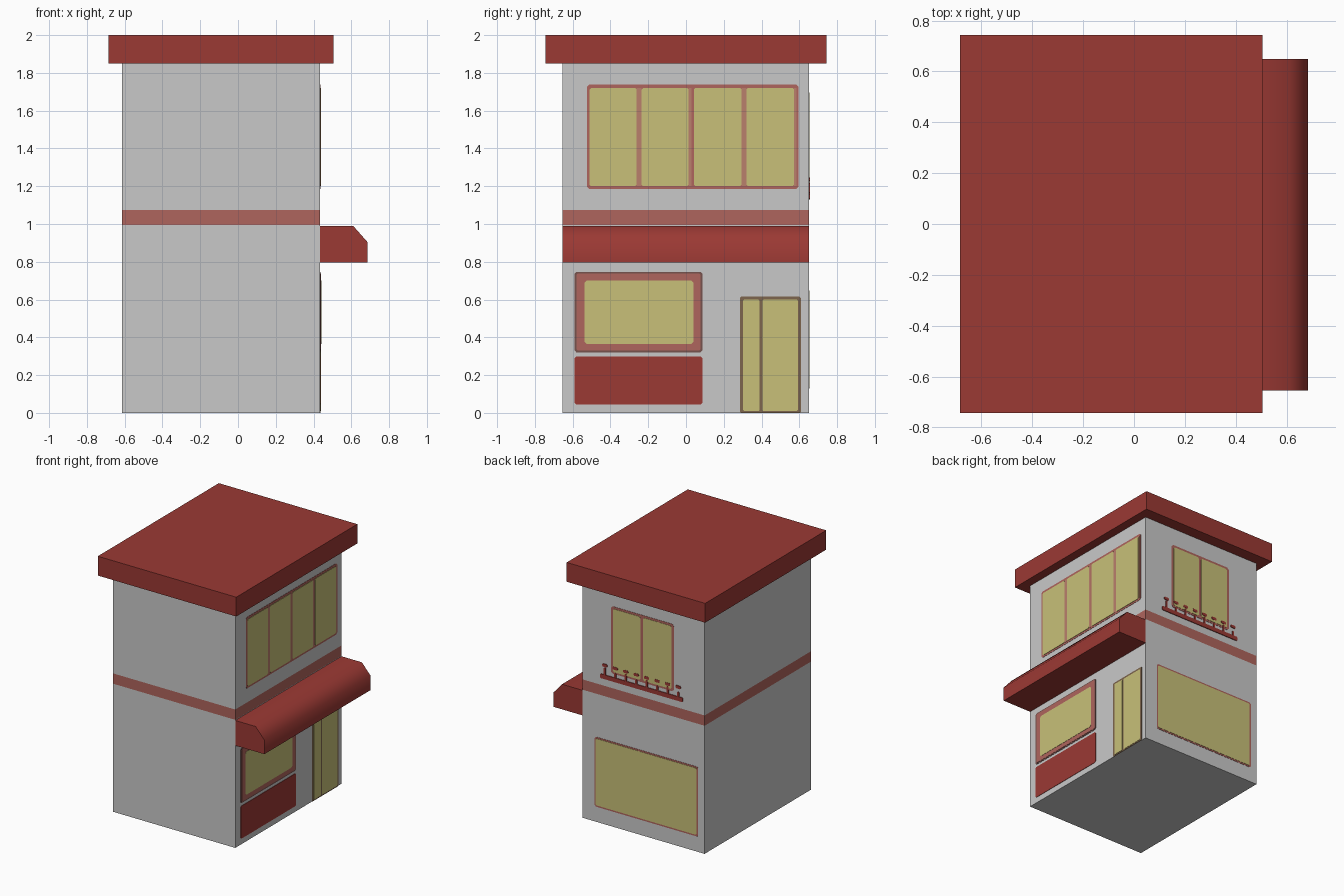
import bpy, bmesh, math

if "Cube" in bpy.data.objects:
    bpy.data.objects.remove(bpy.data.objects["Cube"])


def material(name, rgb):
    m = bpy.data.materials.new(name)
    m.diffuse_color = (*rgb, 1.0)
    m.use_nodes = True
    m.node_tree.nodes["Principled BSDF"].inputs["Base Color"].default_value = m.diffuse_color
    return m


WALL = material("wall_grey", (0.584, 0.584, 0.584))
RED = material("roof_red", (0.328, 0.041, 0.034))
TRIM = material("trim_red", (0.429, 0.130, 0.110))
SALMON = material("mullion_salmon", (0.490, 0.215, 0.150))
GLASS = material("glass_yellow", (0.578, 0.527, 0.188))
BROWN = material("door_brown", (0.205, 0.130, 0.075))
DARK = material("outline_dark", (0.180, 0.085, 0.075))

X0, X1, Y0, Y1 = -0.615, 0.435, -0.655, 0.65   # wall planes


def finish(bm, name, *mats):
    bmesh.ops.recalc_face_normals(bm, faces=bm.faces)
    me = bpy.data.meshes.new(name)
    bm.to_mesh(me)
    bm.free()
    for m in mats:
        me.materials.append(m)
    ob = bpy.data.objects.new(name, me)
    bpy.context.collection.objects.link(ob)
    return ob


def add_box(bm, x0, x1, y0, y1, z0, z1):
    vs = bmesh.ops.create_cube(bm, size=1)["verts"]
    for v in vs:
        v.co = (x1 if v.co.x > 0 else x0, y1 if v.co.y > 0 else y0,
                z1 if v.co.z > 0 else z0)


def prism(bm, pts, direction):
    f = bm.faces.new([bm.verts.new(p) for p in pts])
    r = bmesh.ops.extrude_face_region(bm, geom=[f])
    for v in r["geom"]:
        if isinstance(v, bmesh.types.BMVert):
            v.co += direction


def add_plate(bm, side, u0, u1, z0, z1, depth, cut=0.0):
    """Thin plate on the right (+x) or back (+y) wall with clipped corners."""
    c = cut
    if c:
        uz = [(u0 + c, z0), (u1 - c, z0), (u1, z0 + c), (u1, z1 - c),
              (u1 - c, z1), (u0 + c, z1), (u0, z1 - c), (u0, z0 + c)]
    else:
        uz = [(u0, z0), (u1, z0), (u1, z1), (u0, z1)]
    if side == "right":
        prism(bm, [(X1, u, z) for u, z in uz], Vector((depth, 0, 0)))
    else:
        prism(bm, [(u, Y1, z) for u, z in uz], Vector((0, depth, 0)))


def plates(name, side, mat, rects, depth, cut=0.0):
    bm = bmesh.new()
    for r in rects:
        add_plate(bm, side, *r, depth, cut)
    return finish(bm, name, mat)


from mathutils import Vector

# Body, with a band cut into all four walls
bm = bmesh.new()
add_box(bm, X0, X1, Y0, Y1, 0, 1.85)
for z in (0.995, 1.075):
    bmesh.ops.bisect_plane(bm, geom=bm.verts[:] + bm.edges[:] + bm.faces[:],
                           plane_co=(0, 0, z), plane_no=(0, 0, 1))
for f in bm.faces:
    f.material_index = 1 if 0.995 < f.calc_center_median().z < 1.075 and abs(f.normal.z) < 0.5 else 0
finish(bm, "building_body", WALL, TRIM)

# Flat overhanging roof
bm = bmesh.new()
add_box(bm, -0.685, 0.505, -0.743, 0.743, 1.85, 2.0)
finish(bm, "roof", RED)

# Awning over the shop front, smooth across the sloping edge
bm = bmesh.new()
profile = [(X1, 0.795), (0.685, 0.795), (0.685, 0.905), (0.61, 0.99), (X1, 0.99)]
prism(bm, [(x, Y0, z) for x, z in profile], Vector((0, Y1 - Y0, 0)))
awning = finish(bm, "awning", RED)
bpy.context.view_layer.objects.active = awning
awning.select_set(True)
bpy.ops.object.shade_smooth_by_angle(angle=math.radians(60))

# Right wall: upper window with four panes
plates("upper_window_frame", "right", TRIM, [(-0.525, 0.595, 1.185, 1.738)], 0.002, 0.012)
plates("upper_window_mullions", "right", SALMON,
       [(-0.262, -0.235, 1.2, 1.72), (0.014, 0.03, 1.2, 1.72),
        (0.294, 0.32, 1.2, 1.72), (0.572, 0.586, 1.2, 1.72)], 0.004)
plates("upper_window_glass", "right", GLASS,
       [(-0.51, -0.262, 1.2, 1.72), (-0.235, 0.014, 1.2, 1.72),
        (0.042, 0.294, 1.2, 1.72), (0.32, 0.572, 1.2, 1.72)], 0.005, 0.008)

# Right wall: shop window and panel below
plates("shop_window_outline", "right", DARK, [(-0.59, 0.087, 0.32, 0.747)], 0.002, 0.01)
plates("shop_window_frame", "right", TRIM, [(-0.58, 0.077, 0.33, 0.738)], 0.004, 0.008)
plates("shop_window_glass", "right", GLASS, [(-0.537, 0.04, 0.365, 0.70)], 0.006, 0.012)
plates("shop_panel", "right", RED, [(-0.59, 0.087, 0.045, 0.298)], 0.003, 0.008)

# Right wall: door with two panes
plates("door_frame", "right", BROWN, [(0.285, 0.608, 0.0, 0.615)], 0.003, 0.006)
plates("door_glass", "right", GLASS,
       [(0.302, 0.39, 0.01, 0.60), (0.404, 0.592, 0.01, 0.60)], 0.005, 0.006)

# Back wall: upper window, two panes
plates("back_upper_frame", "back", TRIM, [(-0.352, 0.19, 1.19, 1.712)], 0.002, 0.015)
plates("back_upper_glass", "back", GLASS,
       [(-0.333, -0.09, 1.205, 1.695), (-0.066, 0.171, 1.205, 1.695)], 0.004, 0.01)

# Back wall: lower window
plates("back_lower_frame", "back", TRIM, [(-0.56, 0.328, 0.118, 0.66)], 0.002, 0.01)
plates("back_lower_glass", "back", GLASS, [(-0.548, 0.32, 0.13, 0.648)], 0.004, 0.008)

# Back wall: little railing with scroll tips
rails = [(-0.43, 0.28, 1.13, 1.163)]
for i in range(8):
    x = -0.39 + i * 0.09
    rails.append((x - 0.008, x + 0.008, 1.16, 1.20 + 0.02 * (i % 2)))
    rails.append((x - 0.022, x + 0.022, 1.225, 1.247))
plates("back_railing", "back", RED, rails, 0.006, 0.006)
